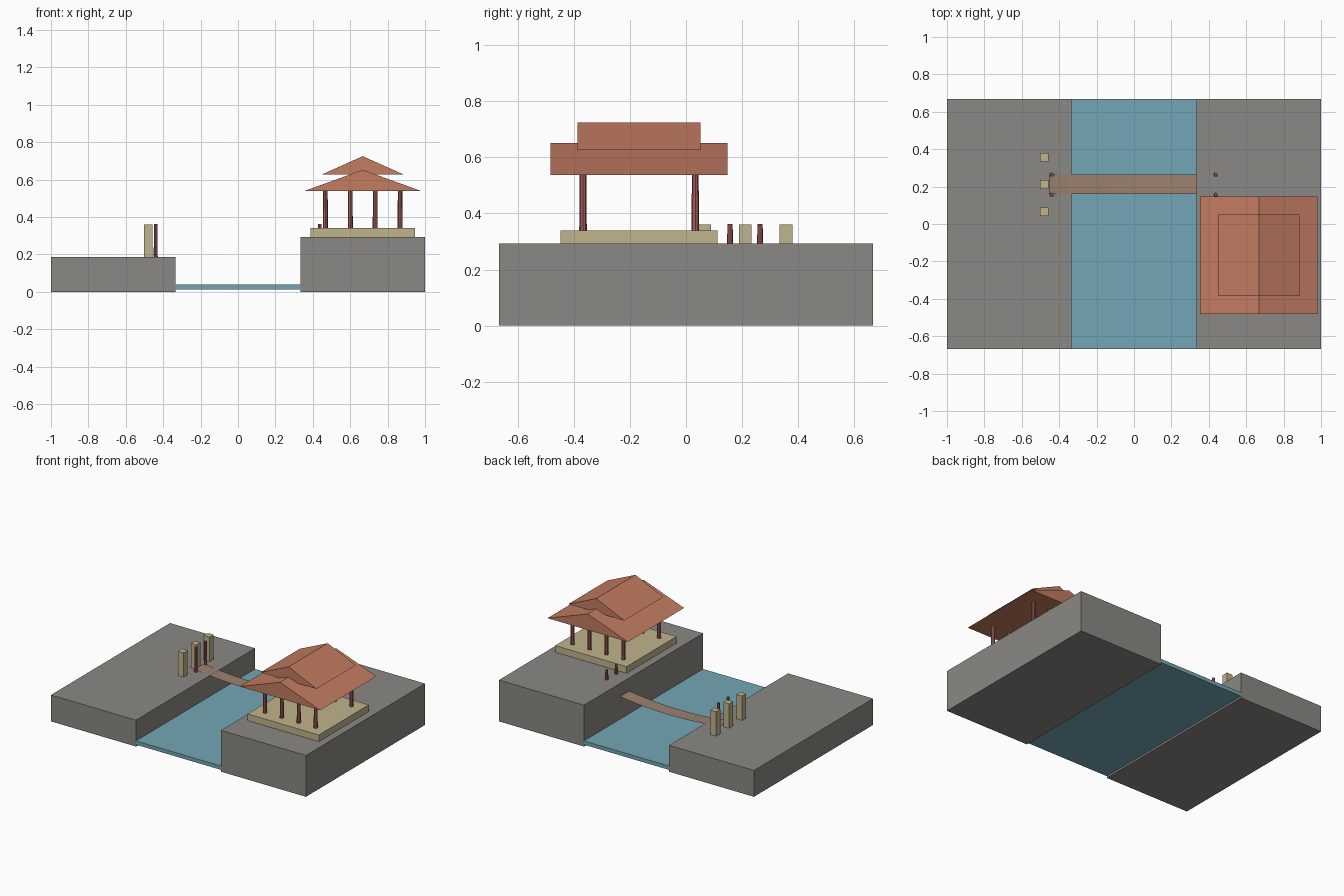
import bpy
import bmesh

cube = bpy.data.objects.get("Cube")
if cube:
    bpy.data.objects.remove(cube, do_unlink=True)


def material(name, rgb):
    """One flat colour, in linear values."""
    m = bpy.data.materials.new(name)
    m.use_nodes = True
    m.diffuse_color = (*rgb, 1)
    m.node_tree.nodes["Principled BSDF"].inputs["Base Color"].default_value = (*rgb, 1)
    return m


stone = material("grey stone", (0.26, 0.25, 0.23))
water_blue = material("water blue", (0.17, 0.39, 0.46))
sand = material("pale sandstone", (0.53, 0.46, 0.27))
red_wood = material("red wood", (0.38, 0.11, 0.10))
roof_tile = material("terracotta tile", (0.54, 0.20, 0.12))
plank = material("brown plank", (0.33, 0.22, 0.16))


def finish(name, bm, mat):
    mesh = bpy.data.meshes.new(name)
    bm.to_mesh(mesh)
    bm.free()
    mesh.materials.append(mat)
    obj = bpy.data.objects.new(name, mesh)
    bpy.context.collection.objects.link(obj)
    return obj


def box(name, mat, x, y, z):
    """Box spanning the given (low, high) ranges."""
    bm = bmesh.new()
    bmesh.ops.create_cube(bm, size=1)
    for v in bm.verts:
        for i, (low, high) in enumerate((x, y, z)):
            v.co[i] = high if v.co[i] > 0 else low
    return finish(name, bm, mat)


def post(name, mat, x, y, bottom, top, r_bottom, r_top):
    bm = bmesh.new()
    bmesh.ops.create_cone(bm, cap_ends=True, segments=8, radius1=r_bottom,
                          radius2=r_top, depth=top - bottom)
    bmesh.ops.translate(bm, verts=bm.verts, vec=(x, y, (top + bottom) / 2))
    return finish(name, bm, mat)


def gable_roof(name, mat, x, y, half, eave, ridge):
    """Triangular prism with its ridge running along y."""
    bm = bmesh.new()
    profile = [(x - half, eave), (x + half, eave), (x, ridge)]
    face = bm.faces.new([bm.verts.new((px, y - half, pz)) for px, pz in profile])
    ext = bmesh.ops.extrude_face_region(bm, geom=[face], use_keep_orig=True)
    moved = [g for g in ext["geom"] if isinstance(g, bmesh.types.BMVert)]
    bmesh.ops.translate(bm, verts=moved, vec=(0, 2 * half, 0))
    bmesh.ops.recalc_face_normals(bm, faces=bm.faces)
    return finish(name, bm, mat)


# Banks and river
DEPTH = (-0.667, 0.667)
LOW, HIGH = 0.187, 0.293
box("low_bank", stone, (-1, -0.333), DEPTH, (0, LOW))
box("high_bank", stone, (0.333, 1), DEPTH, (0, HIGH))
box("river", water_blue, (-0.333, 0.333), DEPTH, (0.013, 0.04))

# Sagging bridge deck, a thin sheet
bm = bmesh.new()
start, end, steps = -0.453, 0.333, 12
rows = []
for i in range(steps + 1):
    t = i / steps
    z = 0.2 - 0.027 * 4 * t * (1 - t)
    rows.append([bm.verts.new((start + (end - start) * t, y, z)) for y in (0.16, 0.264)])
for a, b in zip(rows, rows[1:]):
    bm.faces.new((a[0], b[0], b[1], a[1]))
finish("bridge_deck", bm, plank)

# Bridge end posts
for side, x, base in (("low", -0.44, LOW), ("high", 0.437, HIGH)):
    for end_name, y in (("front", 0.157), ("back", 0.264)):
        post(f"bridge_post_{side}_{end_name}", red_wood, x, y, base, 0.363, 0.011, 0.009)

# Standing stones beside the bridge
for i in range(3):
    y = 0.211 + (i - 1) * 0.145
    box(f"standing_stone_{i + 1}", sand, (-0.502, -0.457), (y - 0.023, y + 0.023), (LOW, 0.36))

# Pavilion
CX, CY = 0.667, -0.167
box("pavilion_base", sand, (CX - 0.28, CX + 0.28), (CY - 0.28, CY + 0.28), (HIGH, 0.34))
for row, y in (("front", CY - 0.2), ("back", CY + 0.2)):
    for i in range(4):
        x = CX + (i - 1.5) * 0.133
        post(f"column_{row}_{i + 1}", red_wood, x, y, 0.34, 0.54, 0.0135, 0.012)
gable_roof("lower_roof", roof_tile, CX, CY, 0.315, 0.538, 0.652)
gable_roof("upper_roof", roof_tile, CX, CY, 0.219, 0.627, 0.725)
